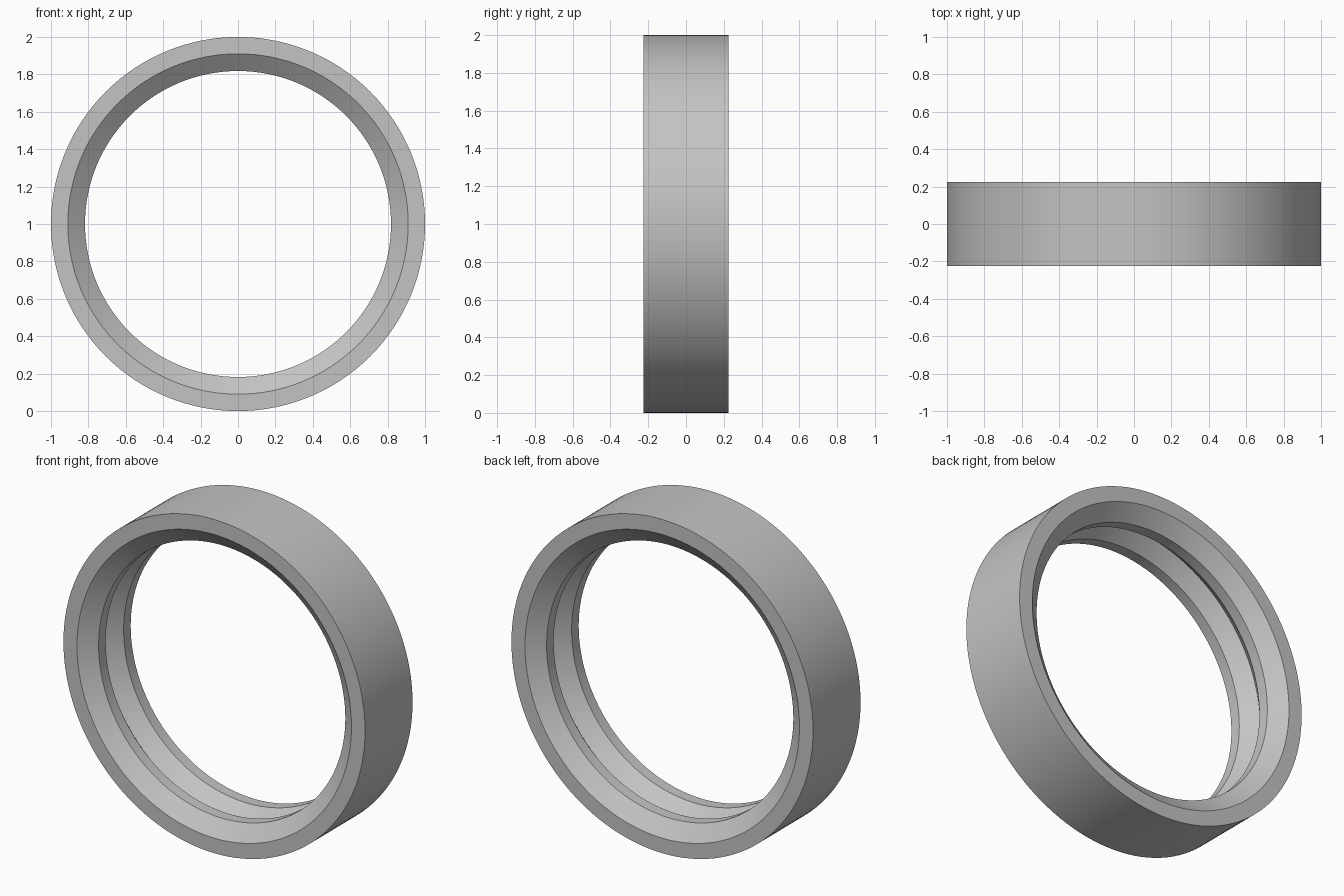
import bpy
import bmesh
from math import radians, sin, cos, tau

cube = bpy.data.objects.get("Cube")
if cube:
    bpy.data.objects.remove(cube)

SEGMENTS = 128

# Plain grey metal
grey = bpy.data.materials.new("grey metal")
grey.use_nodes = True
colour = (0.55, 0.55, 0.55, 1)
grey.diffuse_color = colour
grey.node_tree.nodes["Principled BSDF"].inputs["Base Color"].default_value = colour

# Half of the ring's section as (radius, y): outer wall, rim, bevel, flat land
half = [(1.0, -0.225), (0.91, -0.225), (0.818, -0.152), (0.818, -0.085)]
# V groove in the middle, then the mirrored half
profile = half + [(0.893, 0.0)] + [(r, -y) for r, y in reversed(half)]

# Sweep the closed section around the y axis
bm = bmesh.new()
loops = []
for i in range(SEGMENTS):
    a = tau * i / SEGMENTS
    loops.append([bm.verts.new((r * cos(a), y, 1 + r * sin(a))) for r, y in profile])
for i, loop in enumerate(loops):
    following = loops[(i + 1) % SEGMENTS]
    for j in range(len(profile)):
        k = (j + 1) % len(profile)
        bm.faces.new((loop[j], loop[k], following[k], following[j]))
bmesh.ops.recalc_face_normals(bm, faces=bm.faces)

mesh = bpy.data.meshes.new("grooved_ring")
bm.to_mesh(mesh)
bm.free()
mesh.materials.append(grey)
ring = bpy.data.objects.new("grooved_ring", mesh)
bpy.context.collection.objects.link(ring)

# Smooth round walls with crisp section corners
bpy.ops.object.select_all(action="DESELECT")
ring.select_set(True)
bpy.context.view_layer.objects.active = ring
bpy.ops.object.shade_smooth_by_angle(angle=radians(30))
